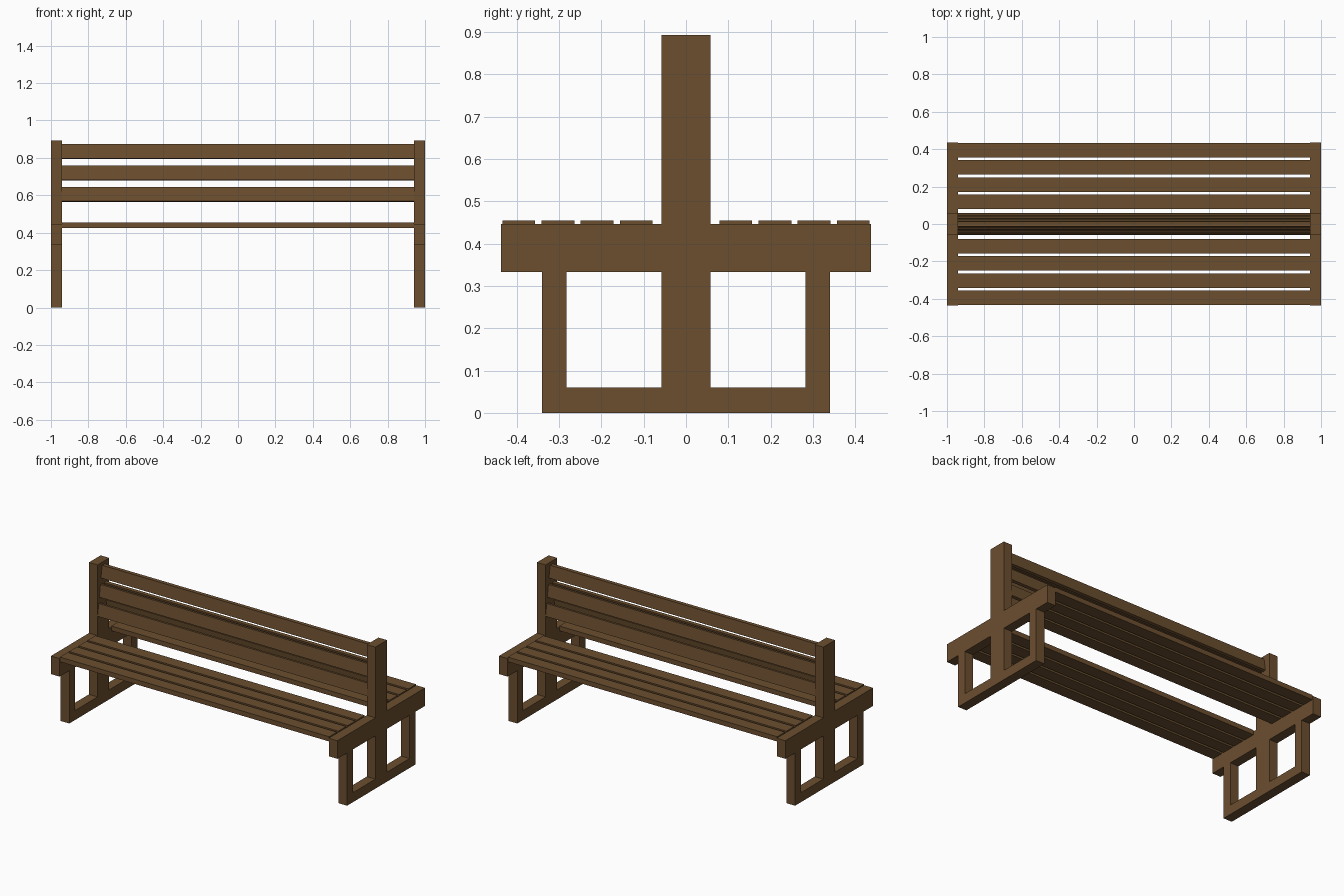
import bpy, bmesh, math
from mathutils import Matrix, Vector

if "Cube" in bpy.data.objects:
    bpy.data.objects.remove(bpy.data.objects["Cube"])

wood = bpy.data.materials.new("brown wood")
wood.diffuse_color = (0.147, 0.077, 0.028, 1)
wood.use_nodes = True
wood.node_tree.nodes["Principled BSDF"].inputs["Base Color"].default_value = wood.diffuse_color


def new_object(name, bm):
    bmesh.ops.recalc_face_normals(bm, faces=bm.faces)
    mesh = bpy.data.meshes.new(name)
    bm.to_mesh(mesh)
    bm.free()
    mesh.materials.append(wood)
    ob = bpy.data.objects.new(name, mesh)
    bpy.context.collection.objects.link(ob)
    return ob


def board(name, center, size, tilt=0.0):
    bm = bmesh.new()
    bmesh.ops.create_cube(bm, size=1, matrix=Matrix.Translation(center)
                          @ Matrix.Rotation(tilt, 4, 'X')
                          @ Matrix.Diagonal((*size, 1)))
    return new_object(name, bm)


# End frames: one outline with two window openings, drawn as a half and mirrored in y
P, L0, L1, B = 0.058, 0.282, 0.34, 0.437
Z1, Z2, Z3, TOP = 0.06, 0.333, 0.447, 0.893
half = [  # (y0, y1, z0, z1) cells sharing edges
    (0, P, 0, Z1), (0, P, Z1, Z2), (0, P, Z2, Z3), (0, P, Z3, TOP),
    (P, L0, 0, Z1), (L0, L1, 0, Z1), (L0, L1, Z1, Z2),
    (P, L0, Z2, Z3), (L0, L1, Z2, Z3), (L1, B, Z2, Z3)]
for side, label in ((-1, "left"), (1, "right")):
    bm = bmesh.new()
    for s in (-1, 1):
        for y0, y1, z0, z1 in half:
            bm.faces.new([bm.verts.new((side * 0.94, s * y, z))
                          for y, z in ((y0, z0), (y1, z0), (y1, z1), (y0, z1))])
    bmesh.ops.remove_doubles(bm, verts=bm.verts, dist=1e-5)
    bmesh.ops.recalc_face_normals(bm, faces=bm.faces)
    ext = bmesh.ops.extrude_face_region(bm, geom=bm.faces[:])
    bmesh.ops.translate(bm, vec=Vector((side * 0.06, 0, 0)),
                        verts=[g for g in ext["geom"] if isinstance(g, bmesh.types.BMVert)])
    bmesh.ops.dissolve_limit(bm, angle_limit=0.01, verts=bm.verts, edges=bm.edges)
    new_object(label + "_end_frame", bm)

for s, label in ((-1, "front"), (1, "back")):
    # Seat slats
    for i in range(4):
        board(f"{label}_seat_slat_{i + 1}", (0, s * (0.118 + i * 0.0923), 0.44),
              (1.88, 0.077, 0.03))
    # Backrest slats leaning inwards
    lean = math.radians(8.5)
    for i in range(3):
        board(f"{label}_back_slat_{i + 1}", (0, s * (0.042 - i * 0.0168), 0.605 + i * 0.1145),
              (1.88, 0.02, 0.077), s * lean)
